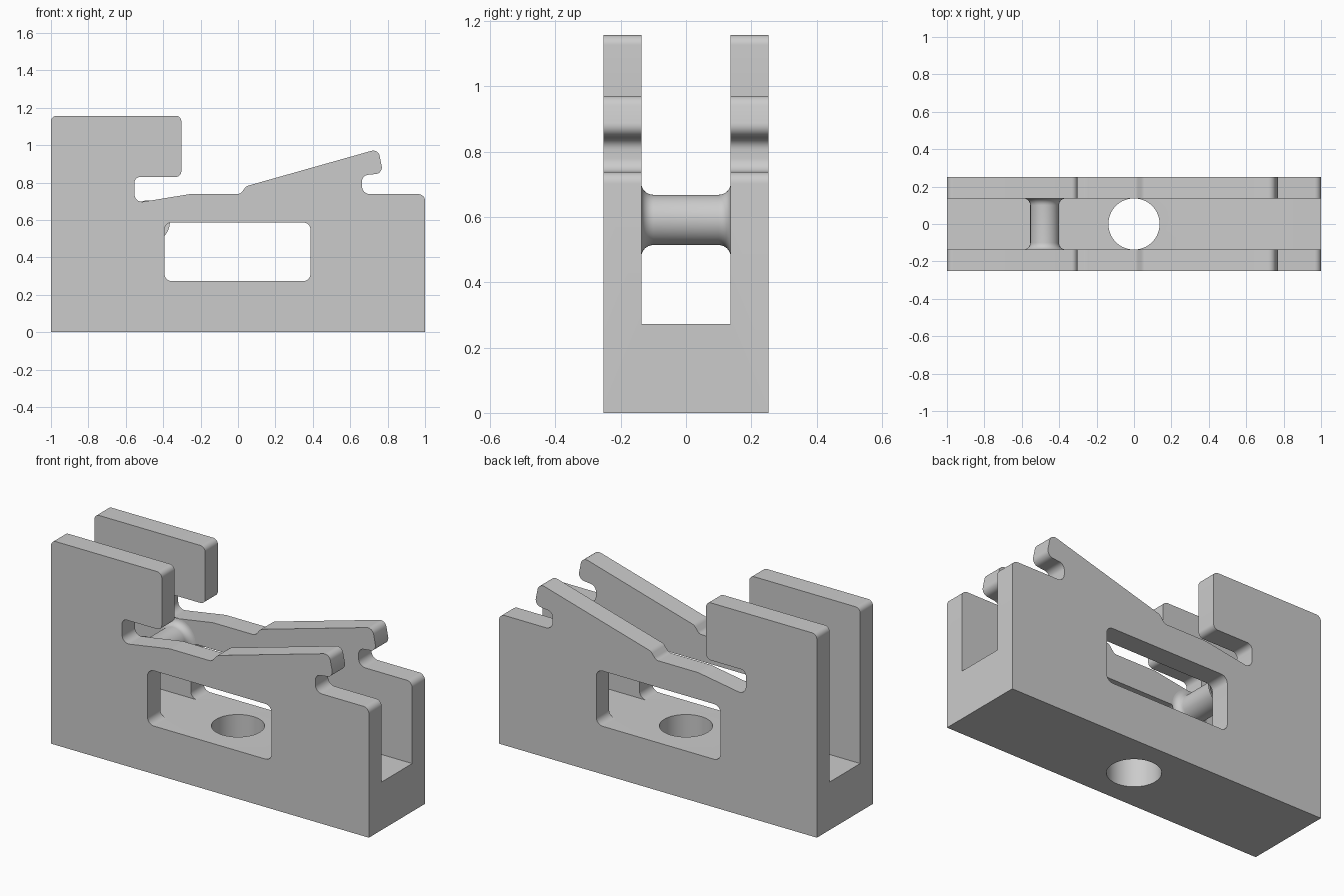
import bpy, bmesh, math
from mathutils import Vector

if "Cube" in bpy.data.objects:
    bpy.data.objects.remove(bpy.data.objects["Cube"])

HALF_Y, SLOT_Y, FLOOR_Z = 0.252, 0.137, 0.273

grey = bpy.data.materials.new("plain grey")
grey.diffuse_color = (0.6, 0.6, 0.6, 1)
grey.use_nodes = True
grey.node_tree.nodes["Principled BSDF"].inputs["Base Color"].default_value = grey.diffuse_color


def rounded(corners, steps=8):
    """Outline from (x, z, fillet radius) corners."""
    out = []
    n = len(corners)
    for i, (x, z, r) in enumerate(corners):
        p = Vector((x, z))
        if r == 0:
            out.append(p)
            continue
        a = (Vector(corners[i - 1][:2]) - p).normalized()
        b = (Vector(corners[(i + 1) % n][:2]) - p).normalized()
        half = a.angle(b) / 2
        centre = p + (a + b).normalized() * (r / math.sin(half))
        start = p + a * (r / math.tan(half)) - centre
        end = p + b * (r / math.tan(half)) - centre
        sweep = start.angle_signed(end)
        for k in range(steps + 1):
            t = -sweep * k / steps
            c, s = math.cos(t), math.sin(t)
            out.append(centre + Vector((start.x * c - start.y * s,
                                        start.x * s + start.y * c)))
    return out


def finish(name, bm):
    bmesh.ops.recalc_face_normals(bm, faces=bm.faces)
    mesh = bpy.data.meshes.new(name)
    bm.to_mesh(mesh)
    bm.free()
    mesh.materials.append(grey)
    ob = bpy.data.objects.new(name, mesh)
    bpy.context.collection.objects.link(ob)
    return ob


def prism(name, outline, depth):
    """Extrude an x-z outline along y, centred."""
    bm = bmesh.new()
    face = bm.faces.new([bm.verts.new((p.x, -depth, p.y)) for p in outline])
    ext = bmesh.ops.extrude_face_region(bm, geom=[face])
    verts = [v for v in ext["geom"] if isinstance(v, bmesh.types.BMVert)]
    bmesh.ops.translate(bm, verts=verts, vec=(0, 2 * depth, 0))
    return finish(name, bm)


def boolean(target, tool, operation):
    mod = target.modifiers.new(tool.name, 'BOOLEAN')
    mod.object, mod.operation, mod.solver = tool, operation, 'EXACT'
    bpy.context.view_layer.objects.active = target
    bpy.ops.object.modifier_apply(modifier=mod.name)
    bpy.data.objects.remove(tool)


def smooth(ob):
    bpy.ops.object.select_all(action='DESELECT')
    ob.select_set(True)
    bpy.context.view_layer.objects.active = ob
    bpy.ops.object.shade_smooth_by_angle(angle=math.radians(30))


# Body silhouette: base, hooked ramp, step, jaw and tall block
body = prism("clamp_body", rounded([
    (-1, 0, 0), (1, 0, 0), (1, 0.738, 0.035),
    (0.663, 0.738, 0.042), (0.663, 0.838, 0.035),
    (0.776, 0.85, 0.035), (0.75, 0.98, 0.035),
    (0.045, 0.781, 0.04), (0.012, 0.739, 0.03), (-0.253, 0.739, 0.1),
    (-0.553, 0.69, 0.04), (-0.553, 0.83, 0.03),
    (-0.303, 0.83, 0.03), (-0.303, 1.157, 0.03), (-1, 1.157, 0.03),
]), HALF_Y)

# Window through both walls
boolean(body, prism("window_cutter", rounded([
    (-0.393, FLOOR_Z, 0.04), (0.388, FLOOR_Z, 0.04),
    (0.388, 0.587, 0.04), (-0.393, 0.587, 0.04)]), 0.4), 'DIFFERENCE')

# Lengthwise channel between the walls
boolean(body, prism("channel_cutter", rounded([
    (-1.2, FLOOR_Z, 0), (1.2, FLOOR_Z, 0), (1.2, 1.4, 0), (-1.2, 1.4, 0)]),
    SLOT_Y), 'DIFFERENCE')

# Round hole through the floor
bm = bmesh.new()
bmesh.ops.create_cone(bm, cap_ends=True, segments=64, radius1=0.137,
                      radius2=0.137, depth=1)
boolean(body, finish("hole_cutter", bm), 'DIFFERENCE')
smooth(body)

# Cross pin with flared ends, turned around the y axis
R, F = 0.077, 0.037
arc = [(R + F - F * math.cos(t), SLOT_Y - F + F * math.sin(t))
       for t in (math.pi / 2 * k / 8 for k in range(9))]
profile = [(r, -y) for r, y in reversed(arc)] + arc
bm = bmesh.new()
verts = [bm.verts.new((-0.478 + r, y, 0.591)) for r, y in profile]
edges = [bm.edges.new(pair) for pair in zip(verts, verts[1:])]
bmesh.ops.spin(bm, geom=verts + edges, cent=(-0.478, 0, 0.591),
               axis=(0, 1, 0), angle=math.tau, steps=48, use_merge=True)
bmesh.ops.remove_doubles(bm, verts=bm.verts, dist=1e-5)
smooth(finish("cross_pin", bm))
